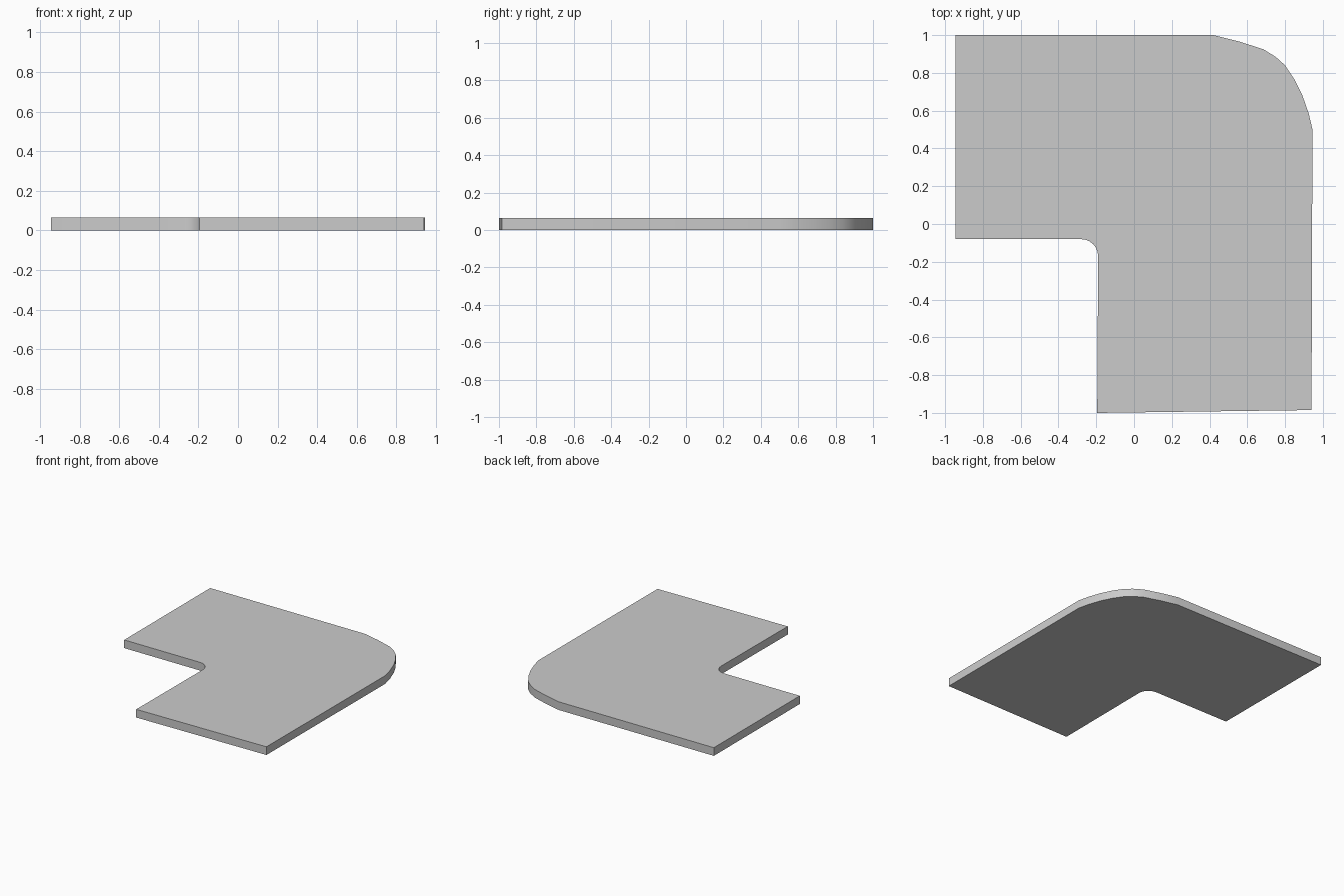
import bpy, bmesh
from math import cos, sin, radians

if "Cube" in bpy.data.objects:
    bpy.data.objects.remove(bpy.data.objects["Cube"])

THICKNESS = 0.065


def arc(cx, cy, r, start, end, steps):
    angles = [radians(start + (end - start) * i / steps) for i in range(steps + 1)]
    return [(cx + r * cos(a), cy + r * sin(a)) for a in angles]


# Rounded outer corner, slightly flattened towards the back edge
outer_corner = [(0.945, 0.50), (0.925, 0.585), (0.89, 0.685), (0.85, 0.765),
                (0.80, 0.84), (0.75, 0.885), (0.685, 0.925), (0.56, 0.965), (0.42, 1.0)]

# Small fillet at the inner corner
inner_corner = arc(-0.28, -0.17, 0.09, 90, 0, 6)

# Outline of the bent path, counter-clockwise
outline = ([(-0.195, -1.0), (0.94, -0.985)] + outer_corner
           + [(-0.945, 1.0), (-0.945, -0.08)] + inner_corner)

# Slab extruded from the outline
bm = bmesh.new()
base = bm.faces.new([bm.verts.new((x, y, 0)) for x, y in outline])
top = bmesh.ops.extrude_face_region(bm, geom=[base], use_keep_orig=True)["geom"]
bmesh.ops.translate(bm, vec=(0, 0, THICKNESS),
                    verts=[v for v in top if isinstance(v, bmesh.types.BMVert)])
bmesh.ops.recalc_face_normals(bm, faces=bm.faces)
mesh = bpy.data.meshes.new("corner_path_slab")
bm.to_mesh(mesh)
bm.free()

slab = bpy.data.objects.new("corner_path_slab", mesh)
bpy.context.collection.objects.link(slab)

# Smooth rounded sides, crisp rims
bpy.context.view_layer.objects.active = slab
slab.select_set(True)
bpy.ops.object.shade_smooth_by_angle(angle=radians(35))
